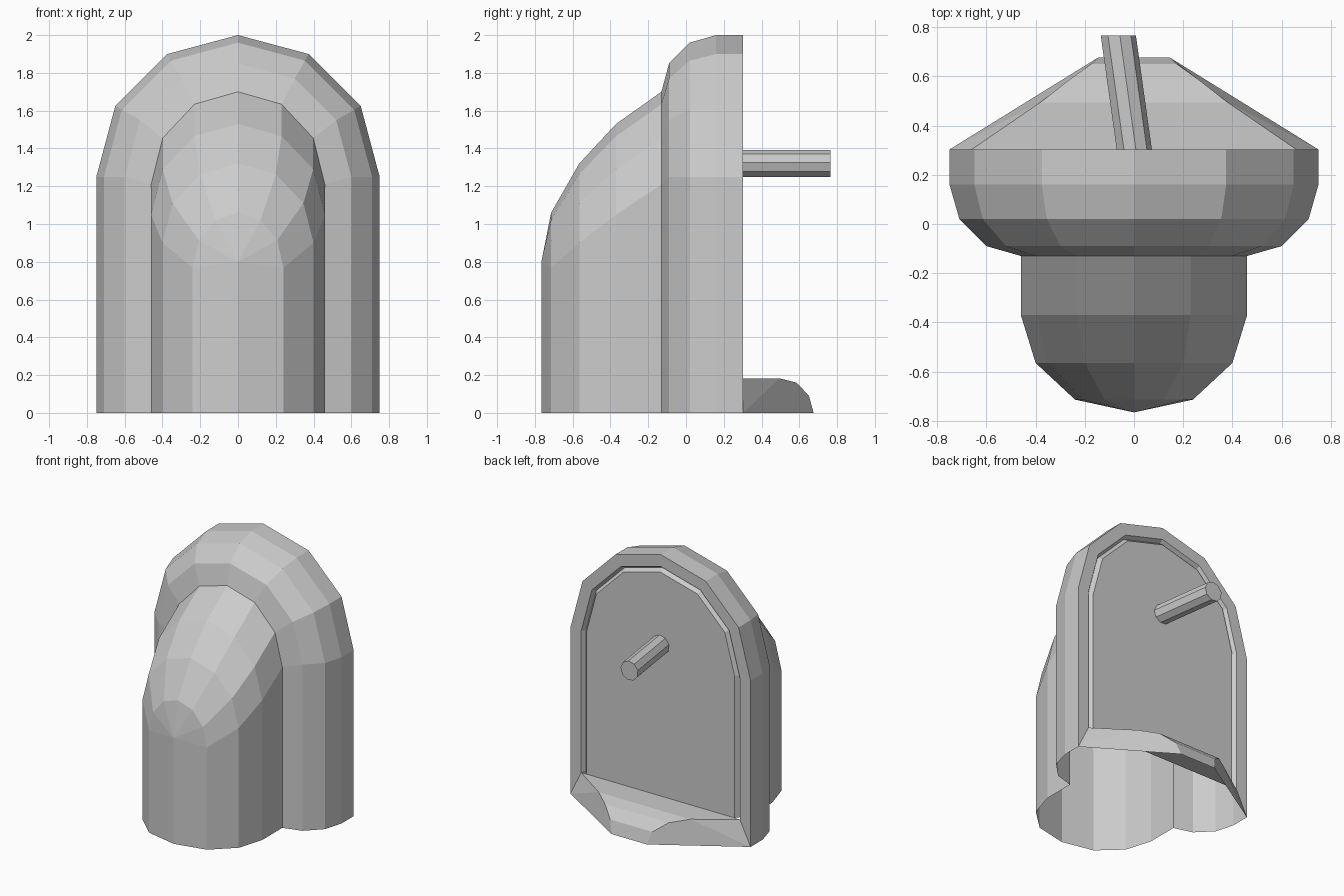
import bpy
import bmesh
import math
from mathutils import Vector

cube = bpy.data.objects.get("Cube")
if cube:
    bpy.data.objects.remove(cube, do_unlink=True)

grey = bpy.data.materials.new("plain_grey")
grey.use_nodes = True
grey.diffuse_color = (0.6, 0.6, 0.6, 1)
grey.node_tree.nodes["Principled BSDF"].inputs["Base Color"].default_value = (0.6, 0.6, 0.6, 1)


def arch(y, half, spring, rise, foot=0.0):
    """Upright arch outline: two legs and a six-sided half round."""
    pts = [Vector((half, y, foot))]
    for i in range(7):
        a = math.pi * i / 6
        pts.append(Vector((half * math.cos(a), y, spring + rise * math.sin(a))))
    return pts + [Vector((-half, y, foot))]


def loft(bm, rows):
    """Skin neighbouring rows of equal length."""
    grid = [[bm.verts.new(p) for p in row] for row in rows]
    for a, b in zip(grid, grid[1:]):
        for i in range(len(a) - 1):
            bm.faces.new((a[i], a[i + 1], b[i + 1], b[i]))
    return grid


def finish(bm, name):
    bmesh.ops.remove_doubles(bm, verts=bm.verts, dist=0.0005)
    bmesh.ops.recalc_face_normals(bm, faces=bm.faces)
    mesh = bpy.data.meshes.new(name)
    bm.to_mesh(mesh)
    bm.free()
    mesh.materials.append(grey)
    obj = bpy.data.objects.new(name, mesh)
    bpy.context.collection.objects.link(obj)
    return obj


BACK = 0.303
SPRING = 1.25
STEP_TOP = 0.183
NOSE_ROOT = (-0.13, 0.46, 1.21, 0.49)

# Arched shell with rounded front shoulder, narrow groove and flush back panel
shell = bmesh.new()
sections = [(-0.09, 0.60, 0), (0.02, 0.71, 0), (0.16, 0.75, 0), (BACK, 0.75, 0),
            (BACK, 0.66, STEP_TOP), (BACK - 0.03, 0.64, STEP_TOP), (BACK, 0.617, STEP_TOP)]
rows = loft(shell, [arch(*NOSE_ROOT)]
            + [arch(y, r, SPRING, r, foot) for y, r, foot in sections])
shell.faces.new(rows[-1])
finish(shell, "arched_shell")

# Sloping rounded nose, open underneath
nose = bmesh.new()
nose_sections = [NOSE_ROOT, (-0.37, 0.46, 1.05, 0.48), (-0.565, 0.40, 0.90, 0.42),
                 (-0.714, 0.24, 0.768, 0.292), (-0.766, 0, 0.798, 0)]
loft(nose, [arch(*s) for s in nose_sections])
finish(nose, "front_nose")

# Rear step with a rolled edge and tapering sides
step = bmesh.new()
step_profile = [(0.66, BACK, STEP_TOP), (0.38, 0.495, STEP_TOP),
                (0.265, 0.585, 0.16), (0.175, 0.65, 0.092), (0.147, 0.676, 0)]
loft(step, [[Vector((x, y, z)), Vector((-x, y, z))] for x, y, z in step_profile])
for side in (1, -1):
    corner = step.verts.new((side * 0.75, BACK, 0))
    edge = [step.verts.new((side * x, y, z)) for x, y, z in step_profile]
    step.faces.new([corner] + edge[:2])
    step.faces.new([corner] + edge[1:])
finish(step, "rear_step")

# Slightly angled peg on the back panel
peg = bmesh.new()
SIDES = 9
ends = []
for x, y in ((0.0, BACK), (-0.065, 0.766)):
    ends.append([Vector((x + 0.073 * math.cos(a), y, 1.32 + 0.073 * math.sin(a)))
                 for a in (math.tau * i / SIDES + 0.07 for i in range(SIDES + 1))])
rings = loft(peg, ends)
for ring in rings:
    peg.faces.new(ring[:-1])
finish(peg, "back_peg")
